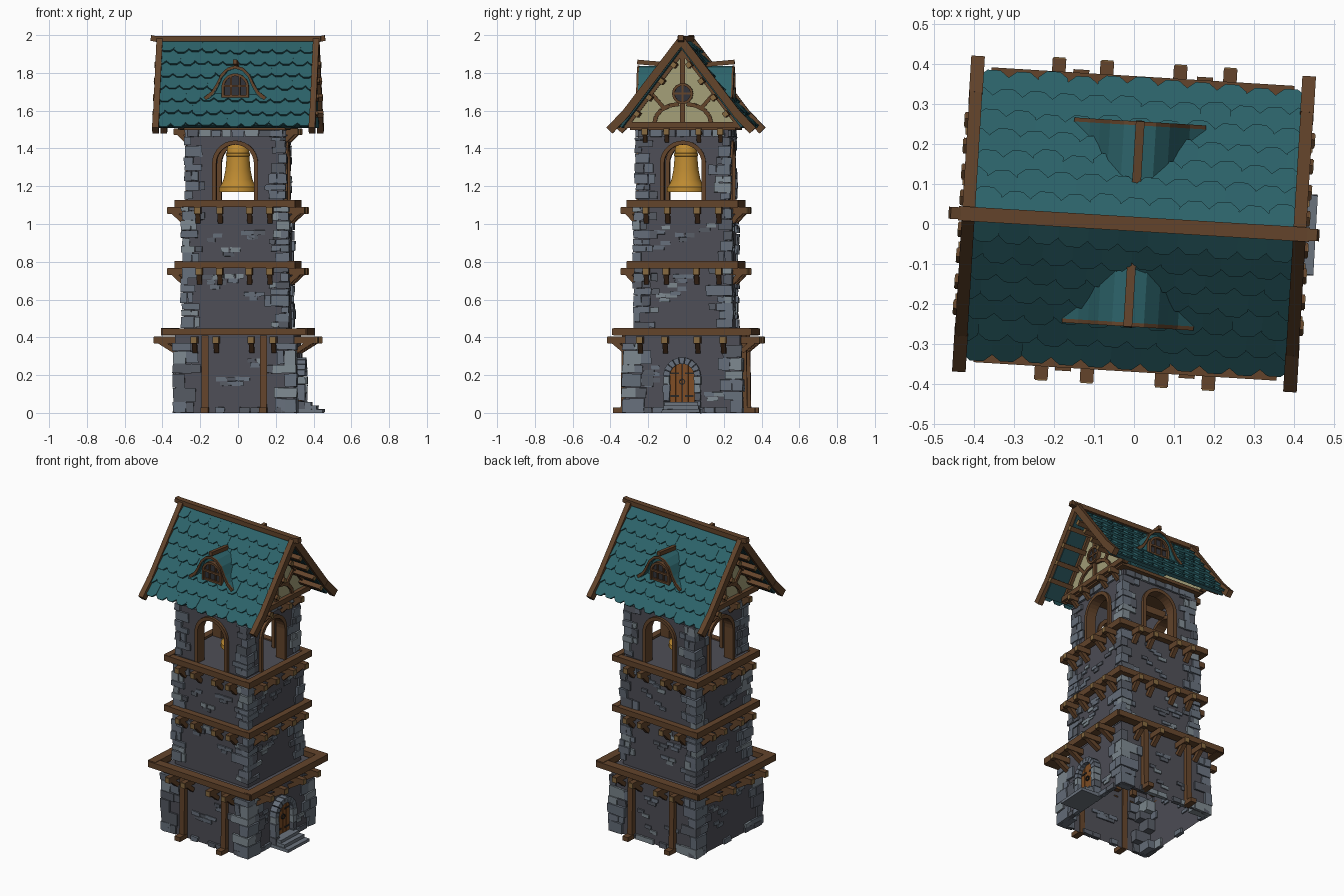
import bpy, bmesh, random
from math import sin, cos, pi, radians, atan, sqrt
from mathutils import Matrix, Vector

if "Cube" in bpy.data.objects:
    bpy.data.objects.remove(bpy.data.objects["Cube"])

random.seed(4)
TURN = Matrix.Rotation(radians(-3.5), 4, 'Z')     # the whole tower stands slightly turned
U = random.uniform
parts, mats = {}, {}


def color(hexa):
    if hexa not in mats:
        rgb = [int(hexa[i:i + 2], 16) / 255 for i in (0, 2, 4)]
        m = bpy.data.materials.new("paint_" + hexa)
        m.diffuse_color = [((c + .055) / 1.055) ** 2.4 for c in rgb] + [1]
        m.use_nodes = True
        m.node_tree.nodes["Principled BSDF"].inputs["Base Color"].default_value = m.diffuse_color
        mats[hexa] = m
    return mats[hexa]


def part(name, hexa):
    parts[name] = (bmesh.new(), hexa)
    return parts[name][0]


def box(bm, c, s, rot=Matrix(), jit=0):
    r = bmesh.ops.create_cube(bm, size=1, matrix=Matrix.Translation(c) @ rot @ Matrix.Diagonal((*s, 1)))
    for v in r['verts']:
        v.co += Vector((U(-jit, jit), U(-jit, jit), U(-jit, jit)))


def beam(bm, p, q, w, h):
    p, q = Vector(p), Vector(q)
    d = q - p
    box(bm, (p + q) / 2, (w, d.length, h), d.to_track_quat('Y', 'Z').to_matrix().to_4x4())


def side(axis, s):
    """Maps (along the wall, height, distance from the centre) to 3D."""
    return (lambda u, v, d: Vector((s * d, u, v))) if axis == 'x' else (lambda u, v, d: Vector((u, s * d, v)))


SIDES = [('x', 1), ('x', -1), ('y', 1), ('y', -1)]


def prism(bm, pts, f, a, b):
    va, vb = ([bm.verts.new(f(u, v, d)) for u, v in pts] for d in (a, b))
    bm.faces.new(va)
    bm.faces.new(vb[::-1])
    for i in range(len(pts)):
        j = (i + 1) % len(pts)
        bm.faces.new((va[i], vb[i], vb[j], va[j]))


def ring(bm, f, cv, ri, ro, a, b, n, t0=0, t1=2 * pi, gap=0):
    st = (t1 - t0) / n
    for i in range(n):
        p, q = t0 + i * st + gap, t0 + (i + 1) * st - gap
        prism(bm, [(r * cos(t), cv + r * sin(t)) for r, t in ((ri, p), (ro, p), (ro, q), (ri, q))], f, a, b)


def arch(r, spring, z0, n=14):
    return [(-r, z0)] + [(-r * cos(pi * i / n), spring + r * sin(pi * i / n)) for i in range(n + 1)] + [(r, z0)]


wall = part("tower_walls", "4e4e56")
shades = [part("stones_dark", "565b64"), part("stones_mid", "666f7b"), part("stones_light", "7d888f")]
wood, caps = part("timber_beams", "63442b"), part("beam_ends", "86693f")
stone = lambda: random.choices(shades, (3, 5, 2))[0]

# Walls: open-bottomed base, shaft, and belfry with four arched openings
BASE, MID, BELL = (.315, .305), (.272, .25), (.255, .24)
box(wall, (0, 0, .21), (.63, .61, .42))
box(wall, (0, 0, .76), (.544, .5, .72))
wall.faces.ensure_lookup_table()
low = [f for f in wall.faces if f.calc_center_median().z < .001]
bmesh.ops.delete(wall, geom=low, context='FACES')
for ax, s in SIDES:
    f = side(ax, s)
    d, w = (BELL if ax == 'x' else BELL[::-1])
    prism(wall, [(-w, 1.11), (-w, 1.5), (w, 1.5), (w, 1.11)] + arch(.105, 1.32, 1.11)[::-1], f, d - .04, d)
    prism(wood, arch(.122, 1.32, 1.11) + arch(.1, 1.32, 1.11)[::-1], f, d - .05, d + .016)


# Corner stones, loose bricks and stone courses
def quoins(h, z0, z1, big):
    for sx in (1, -1):
        for sy in (1, -1):
            z, k = z0, random.random() < .5
            while z < z1 - .015:
                t = min(U(.032, .062) * big, z1 - z)
                l = [U(.065, .095) * big, U(.035, .055) * big]
                lx, ly = l if k else l[::-1]
                k, o, zc = not k, U(.008, .018), z + t / 2
                box(stone(), (sx * (h[0] + o - lx / 2), sy * (h[1] + o - ly / 2), zc), (lx, ly, t - .003), jit=.003)
                if random.random() < .6:
                    e = U(.03, .05) * big
                    box(stone(), (sx * (h[0] + o - lx - e / 2), sy * h[1], zc), (e - .003, .022, t - .006), jit=.003)
                if random.random() < .6:
                    e = U(.03, .05) * big
                    box(stone(), (sx * h[0], sy * (h[1] + o - ly - e / 2), zc), (.022, e - .003, t - .006), jit=.003)
                z += t


def on_wall(ax, s, h, u, z, w, t, thick):
    d = h[0] if ax == 'x' else h[1]
    size = (thick, w, t) if ax == 'x' else (w, thick, t)
    box(stone(), side(ax, s)(u, z, d), size, jit=.002)


def course(h, z, t, chance):
    for ax, s in SIDES:
        u, w = -(h[1] if ax == 'x' else h[0]), (h[1] if ax == 'x' else h[0])
        while u < w - .03:
            e = U(.04, .08)
            if random.random() < chance:
                on_wall(ax, s, h, min(u + e / 2, w - e / 2), z, e - .004, t, .026)
            u += e


quoins(BASE, 0, .37, 1.35)
quoins(MID, .45, .77, 1)
quoins(MID, .8, 1.09, 1)
quoins(BELL, 1.13, 1.46, 1)
course(BASE, .015, .03, .5)
course(BELL, 1.48, .035, .95)
for h, z0, z1 in ((BASE, .07, .32), (MID, .5, .7), (MID, .84, 1.03)):
    for ax, s in SIDES:
        for i in range(4):
            u, z = U(-.14, .14), U(z0, z1)
            if h is BASE and (ax, s) == ('x', 1):
                u = random.choice((-1, 1)) * U(.15, .19)
            for k in range(random.choice((2, 3))):
                on_wall(ax, s, h, u + (k % 2) * .035 - .02 * (k // 2), z + .024 * (k // 2 + k % 2), U(.04, .06), .022, .014)


# Floor bands: outer frame on rows of braced joists
def band(zj, zf, h, j, fr, offs, w):
    for s in (1, -1):
        beam(wood, (-fr[0] - .02, s * fr[1], zf), (fr[0] + .02, s * fr[1], zf), w, .036)
        beam(wood, (s * fr[0], -fr[1] - .018, zf), (s * fr[0], fr[1] + .018, zf), w, .04)
    for ax, s in SIDES:
        f, i = side(ax, s), 0 if ax == 'x' else 1
        for o in offs:
            o += U(-.006, .006)
            beam(wood, f(o, zj, h[i] - .03), f(o, zj, j[i]), .034, .036)
            beam(caps, f(o, zj, j[i]), f(o, zj, j[i] + .003), .03, .032)
            beam(wood, f(o, zj - .06, h[i] + .004), f(o, zj - .008, j[i] - .03), .026, .026)


band(.386, .43, BASE, (.432, .402), (.36, .342), (-.215, -.09, .09, .215), .055)
band(.748, .784, MID, (.362, .332), (.3, .275), (-.19, -.08, .08, .19), .04)
band(1.072, 1.108, MID, (.362, .332), (.3, .275), (-.19, -.08, .08, .19), .04)

# Posts with feet on the front and back of the base
for s in (1, -1):
    for x in (-.155, .155):
        beam(wood, (x, s * .318, 0), (x, s * .312, .41), .036, .036)
        box(wood, (x, s * .345, .014), (.04, .065, .028))

# Door: stone arch, planks, iron fittings, steps
dx = side('x', 1)
for s in (1, -1):
    for k in range(4):
        box(stone(), (.325, s * .082, .02 + .0435 * k + .022), (.075, U(.03, .038), .041), jit=.002)
ring(shades[1], dx, .195, .065, .099, .29, .362, 9, 0, pi, .02)
door, iron = part("door_planks", "7f4d24"), part("door_iron", "2b2826")
for k in range(4):
    a, b = -.066 + .033 * k + .001, -.066 + .033 * (k + 1) - .001
    top = lambda u: .195 + sqrt(max(.067 ** 2 - u * u, 0))
    prism(door, [(a, .04), (b, .04), (b, top(b)), ((a + b) / 2, top((a + b) / 2)), (a, top(a))], dx, .3, .335)
for z in (.09, .21):
    for s in (1, -1):
        box(iron, (.336, s * .038, z), (.006, .045, .01))
ring(iron, dx, .165, .011, .017, .334, .342, 10)
steps = part("door_steps", "6a727c")
for k in range(3):
    box(steps, (.375 - .015 * k + .005, 0, .01 + .019 * k), (.15 - .035 * k, .2 - .012 * k, .02), jit=.002)

# Bell with headstock and clapper
bell = part("bell", "bd8a31")
prof = [(0, 1.43), (.045, 1.425), (.058, 1.405), (.06, 1.375), (.064, 1.372), (.064, 1.36), (.06, 1.357), (.066, 1.29),
        (.077, 1.235), (.09, 1.205), (.1, 1.195), (.102, 1.17), (.092, 1.17), (.07, 1.23), (.05, 1.36), (0, 1.4)]
vs = [bell.verts.new((r, 0, z)) for r, z in prof]
es = [bell.edges.new(e) for e in zip(vs, vs[1:])]
bmesh.ops.spin(bell, geom=vs + es, cent=(0, 0, 0), axis=(0, 0, 1), angle=2 * pi, steps=28)
bmesh.ops.remove_doubles(bell, verts=bell.verts, dist=.0005)
beam(wood, (-.24, 0, 1.45), (.24, 0, 1.45), .04, .045)
bmesh.ops.create_icosphere(iron, subdivisions=2, radius=.02, matrix=Matrix.Translation((0, 0, 1.21)))

# Roof: sheathing and pointed shingles
RZ, SL = 1.965, 1.33
A = atan(SL)
LEN = .345 / cos(A)
sheath, tiles = part("roof_sheathing", "23494f"), part("roof_shingles", "2c636a")
ROWS, W = 7, .82 / 11
clamp = lambda u: max(-.41, min(.41, u))
for s in (1, -1):
    dn, nm = Vector((0, s * cos(A), -sin(A))), Vector((0, s * sin(A), cos(A)))
    pos = lambda u, t, h: Vector((clamp(u), 0, RZ)) + dn * t + nm * h
    prism(sheath, [(-.41, 0), (.41, 0), (.41, LEN - .02), (-.41, LEN - .02)], pos, -.022, -.002)
    for r in range(ROWS):
        end = LEN * (r + 1) / ROWS
        for k in range(12 if r % 2 else 11):
            c = -.41 + W * (k + (0 if r % 2 else .5))
            e, t0, lift = end + U(-.006, .008), max(end - .12, 0), U(.018, .023)
            pts = [(c - W / 2, t0), (c + W / 2, t0), (c + W / 2, e - .022), (c + W * .22, e), (c - W * .22, e),
                   (c - W / 2, e - .022)]
            tilt = lambda u, t, h: pos(u, t, h + lift * (t - t0) / (e - t0) - .008)
            prism(tiles, pts, tilt, -.002, .01)

# Ridge, bargeboards and purlin ends
beam(wood, (-.44, 0, 1.98), (.44, 0, 1.98), .036, .03)
for s in (1, -1):
    beam(wood, (s * .43, 0, 1.979), (s * .462, 0, 1.985), .03, .03)
    for t in (1, -1):
        beam(wood, (s * .415, 0, 1.972), (s * .415, t * .3, 1.578), .032, .042)
        beam(wood, (s * .415, t * .29, 1.59), (s * .415, t * .38, 1.495), .034, .044)
        rot = Matrix.Rotation(-t * A, 4, 'X')
        for y in (.07, .135, .2, .265):
            c = Vector((s * .35, t * (y - .03), RZ - SL * y - .03))
            box(wood, c, (.175, .028, .028), rot)
            box(caps, c + Vector((s * .088, 0, 0)), (.003, .024, .024), rot)

# Gables: plaster, timbering, round window, joists below
plaster, glass = part("gable_plaster", "a39f78"), part("window_glass", "33343a")
box(wood, (0, 0, 1.508), (.58, .56, .02))
for s in (1, -1):
    f = side('x', s)
    prism(plaster, [(-.31, 1.515), (.31, 1.515), (0, 1.927)], f, .265, .28)
    beam(wood, f(-.3, 1.525, .285), f(.3, 1.525, .285), .04, .032)
    beam(wood, f(0, 1.53, .28), f(0, 1.92, .28), .026, .026)
    ring(glass, f, 1.69, .001, .045, .28, .295, 14)
    ring(wood, f, 1.69, .042, .056, .27, .304, 14)
    beam(wood, f(-.045, 1.69, .297), f(.045, 1.69, .297), .01, .01)
    beam(wood, f(0, 1.645, .297), f(0, 1.735, .297), .01, .01)
    for t in (1, -1):
        beam(wood, f(0, 1.92, .284), f(t * .31, 1.51, .284), .03, .03)
        arc = [(t * (.02 + .13 * sin(a)), 1.535 + .1 * cos(a)) for a in (0, .4, .8, 1.2, pi / 2)]
        for p, q in zip(arc, arc[1:]):
            beam(wood, f(*p, .282), f(*q, .282), .02, .022)
        beam(wood, f(t * .1, 1.615, .282), f(t * .165, 1.69, .282), .018, .02)
    for o in (-.2, -.085, .085, .2):
        beam(wood, f(o, 1.488, .23), f(o, 1.488, .325), .03, .034)
        beam(caps, f(o, 1.488, .325), f(o, 1.488, .328), .026, .03)
        beam(wood, f(o, 1.44, .262), f(o, 1.478, .3), .022, .022)

# Dormers: bell-shaped hood running into the roof, arched window, small ridge beam
hood = part("dormer_hoods", "2c636a")
half = [(.165, 1.668), (.125, 1.7), (.1, 1.74), (.075, 1.792), (.04, 1.825)]
curve = [(-u, z) for u, z in half] + [(0, 1.836)] + half[::-1]
inner = [(u * .9, z - .014) for u, z in curve]
for s in (1, -1):
    f = side('y', s)
    prism(hood, curve + inner[::-1], f, .07, .25)
    prism(wood, [(u, z + .003) for u, z in curve] + [(u * .93, z - .012) for u, z in curve[::-1]], f, .247, .257)
    prism(hood, inner, f, .2, .225)
    prism(glass, arch(.062, 1.725, 1.675), f, .22, .236)
    prism(wood, arch(.072, 1.725, 1.67) + arch(.058, 1.725, 1.67)[::-1], f, .22, .25)
    for u in (-.022, .022):
        beam(wood, f(u, 1.675, .24), f(u, 1.782, .24), .009, .01)
    for z in (1.676, 1.73):
        beam(wood, f(-.066, z, .24), f(.066, z, .24), .012, .012)
    beam(wood, f(0, 1.858, .258), f(0, 1.843, .09), .022, .024)

# Turn each part into an object
for name, (bm, hexa) in parts.items():
    bmesh.ops.recalc_face_normals(bm, faces=bm.faces)
    bm.transform(TURN)
    me = bpy.data.meshes.new(name)
    bm.to_mesh(me)
    bm.free()
    me.materials.append(color(hexa))
    ob = bpy.data.objects.new(name, me)
    bpy.context.collection.objects.link(ob)
    if name == "bell":
        bpy.context.view_layer.objects.active = ob
        ob.select_set(True)
        bpy.ops.object.shade_smooth_by_angle(angle=radians(35))
